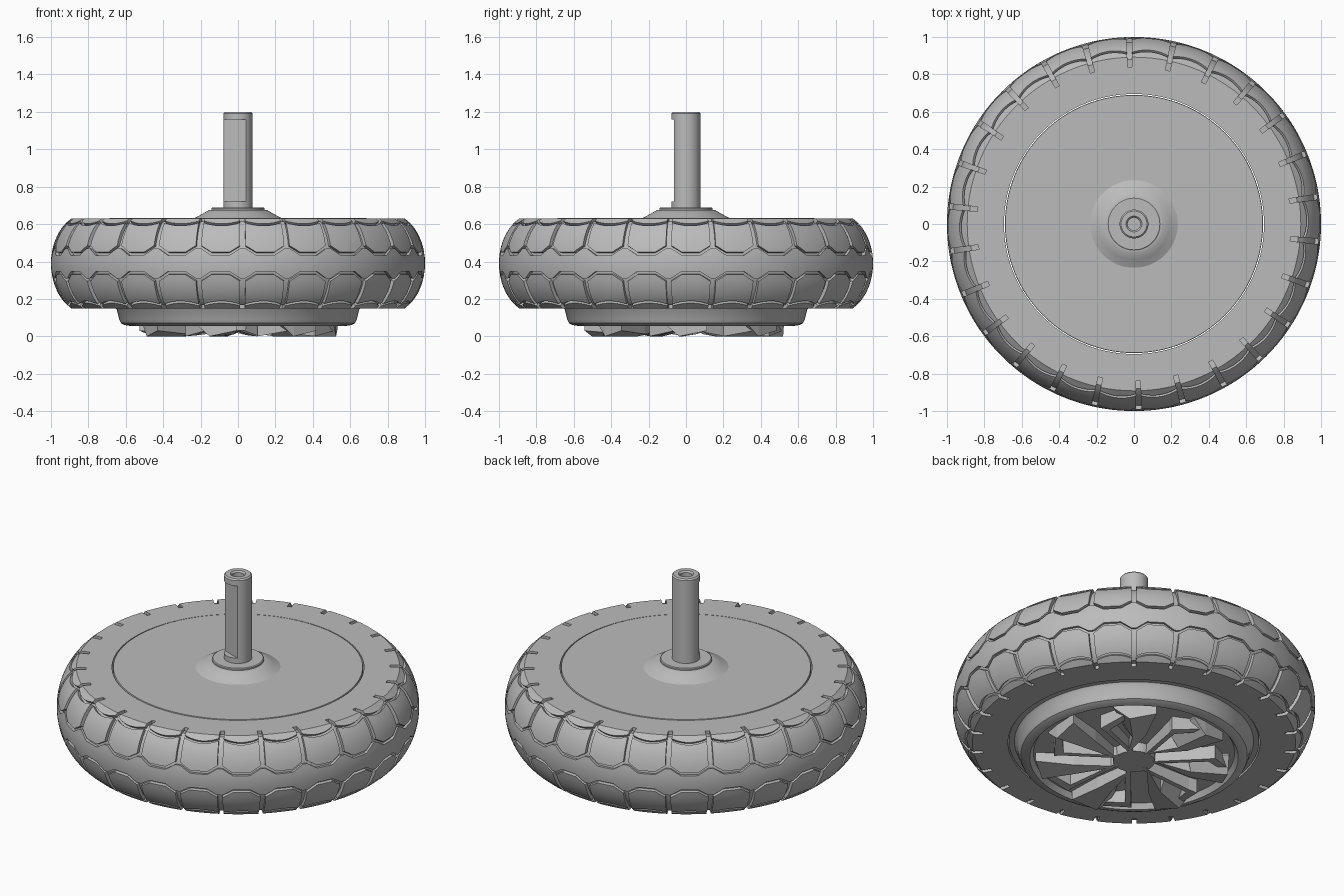
import bpy, bmesh
from math import sin, cos, radians, pi, hypot, asin, degrees

if "Cube" in bpy.data.objects:
    bpy.data.objects.remove(bpy.data.objects["Cube"])

grey = bpy.data.materials.new("plain grey")
grey.use_nodes = True
grey.diffuse_color = (0.5, 0.5, 0.5, 1)
grey.node_tree.nodes["Principled BSDF"].inputs["Base Color"].default_value = (0.5, 0.5, 0.5, 1)


def finish(name, bm, angle=30):
    """Clean the mesh, link it as an object and shade it."""
    bmesh.ops.remove_doubles(bm, verts=bm.verts, dist=1e-5)
    bmesh.ops.recalc_face_normals(bm, faces=bm.faces)
    mesh = bpy.data.meshes.new(name)
    bm.to_mesh(mesh)
    bm.free()
    mesh.materials.append(grey)
    ob = bpy.data.objects.new(name, mesh)
    bpy.context.collection.objects.link(ob)
    bpy.ops.object.select_all(action='DESELECT')
    ob.select_set(True)
    bpy.context.view_layer.objects.active = ob
    if angle:
        bpy.ops.object.shade_smooth_by_angle(angle=radians(angle))
    return ob


def skin(columns, loop):
    """Join vertical columns of points into a ring of quads."""
    bm = bmesh.new()
    cols = [[bm.verts.new(p) for p in c] for c in columns]
    rows = len(cols[0])
    for i, a in enumerate(cols):
        b = cols[(i + 1) % len(cols)]
        for j in range(rows if loop else rows - 1):
            k = (j + 1) % rows
            bm.faces.new((a[j], b[j], b[k], a[k]))
    return bm


def lathe(name, profile, segs, loop=False, adjust=None):
    columns = []
    for i in range(segs):
        a = 2 * pi * i / segs
        col = [(r * cos(a), r * sin(a), z) for r, z in profile]
        columns.append([adjust(*p) for p in col] if adjust else col)
    return finish(name, skin(columns, loop))


# Tyre: the section follows the groove lines so every tread edge is crisp
BLOCKS, DEPTH, MID_Z = 26, 0.02, 0.39
SEC_R, SEC_A, SEC_B, HALF = 0.8, 0.2, 0.27, 0.24
T_END = degrees(asin(HALF / SEC_B))
GROOVE = 0.06
INNER_R = 0.695


def spread(a, b, n):
    return [a + (b - a) * i / (n - 1) for i in range(n)]


def half_section(p, in_groove):
    """Points (r, height) from the tyre's middle line to its inner edge."""
    d = DEPTH if in_groove else 0
    off = abs(p - 0.5) * 2
    zig = 11 + 10 * max(0, (off - 0.4) / 0.6)
    arc = 50 + 7 * off ** 2
    w = 1.8
    st = [(t, 0) for t in spread(0, zig - w, 4)]
    st += [(zig - w, DEPTH), (zig + w, DEPTH)]
    st += [(t, d) for t in spread(zig + w, arc - w, 7)]
    st += [(arc - w, DEPTH), (arc + w, DEPTH), (arc + w, d), (T_END, d)]
    out = []
    for t, depth in st:
        c, s = cos(radians(t)), sin(radians(t))
        n = hypot(c / SEC_A, s / SEC_B)
        out.append((SEC_R + SEC_A * c - depth * c / SEC_A / n,
                    SEC_B * s - depth * s / SEC_B / n))
    return out + [(0.84, HALF - d), (0.84, HALF), (INNER_R, HALF)]


steps = [(GROOVE, True)]
steps += [(p, False) for p in (GROOVE, 0.14, 0.22, 0.3, 0.4, 0.5, 0.6, 0.7, 0.78, 0.86, 1 - GROOVE)]
steps += [(1 - GROOVE, True)]
columns = []
for b in range(BLOCKS):
    for p, in_groove in steps:
        a = radians(91.5) + 2 * pi * (b + p) / BLOCKS
        up = half_section(p, in_groove)
        section = [(r, -h) for r, h in reversed(up)] + up[1:]
        columns.append([(r * cos(a), r * sin(a), MID_Z + h) for r, h in section])
finish("tyre", skin(columns, True))

# Motor housing: flat top, drum below with a recessed floor
FLOOR = 0.085
lathe("motor_housing", [
    (0, 0.632), (0.688, 0.632), (0.69, 0.625), (0.69, 0.157), (0.66, 0.157),
    (0.649, 0.145), (0.635, 0.09), (0.625, 0.07), (0.605, 0.06),
    (0.575, 0.055), (0.555, FLOOR), (0, FLOOR)], 128)

# Collar that flares up to the axle
lathe("axle_collar", [
    (0, 0.62), (0.25, 0.625), (0.225, 0.636), (0.19, 0.655), (0.155, 0.675),
    (0.143, 0.676), (0.143, 0.684), (0.138, 0.688), (0, 0.688)], 64)


# Axle with a bored end and a long flat milled on one side
def mill(x, y, z):
    nx, ny = -0.344, -0.939
    over = x * nx + y * ny - 0.046
    if 0.7201 < z < 1.1599 and over > 0:
        return x - nx * over, y - ny * over, z
    return x, y, z


AXLE_R = 0.077
lathe("axle", [
    (0, 0.66), (AXLE_R, 0.66), (AXLE_R, 0.72), (AXLE_R, 0.7202), (AXLE_R, 1.1598),
    (AXLE_R, 1.16), (AXLE_R, 1.192), (0.069, 1.2), (0.042, 1.2), (0.034, 1.19),
    (0.034, 1.12), (0, 1.12)], 96, adjust=mill)

# Swirl of blades and bent ribs under the drum
lathe("blade_hub", [(0, FLOOR + 0.01), (0.12, FLOOR + 0.01), (0.115, 0.03), (0, 0.03)], 28)

SWIRL = 7
BLADE = [(0.07, 0.06, 0.03), (0.33, 0.04, 0.012), (0.54, 0.05, 0.03),
         (0.49, 0.19, 0.0), (0.30, 0.11, 0.0)]
SLOPE = [(0.30, 0.11, 0.0), (0.49, 0.19, 0.0), (0.45, 0.27, 0.075), (0.26, 0.14, 0.075)]
RIB = [(0.08, -0.03, 0.03), (0.40, -0.07, 0.005), (0.40, -0.10, 0.005), (0.08, -0.055, 0.03)]
BEND = [(0.40, -0.07, 0.005), (0.45, -0.07, 0.0), (0.46, -0.24, 0.03), (0.42, -0.23, 0.03),
        (0.40, -0.10, 0.005)]


def blades(name, outline):
    """Prisms standing from the drum floor, repeated around the axis."""
    bm = bmesh.new()
    for i in range(SWIRL):
        a = 2 * pi * i / SWIRL + 0.3
        low, high = [], []
        for u, v, z in outline:
            x, y = u * cos(a) + v * sin(a), u * sin(a) - v * cos(a)
            low.append(bm.verts.new((x, y, z)))
            high.append(bm.verts.new((x, y, FLOOR + 0.01)))
        bm.faces.new(low)
        bm.faces.new(high)
        for j in range(len(low)):
            k = (j + 1) % len(low)
            bm.faces.new((low[j], low[k], high[k], high[j]))
    finish(name, bm, angle=0)


blades("swirl_blades", BLADE)
blades("blade_slopes", SLOPE)
blades("swirl_ribs", RIB)
blades("rib_bends", BEND)
